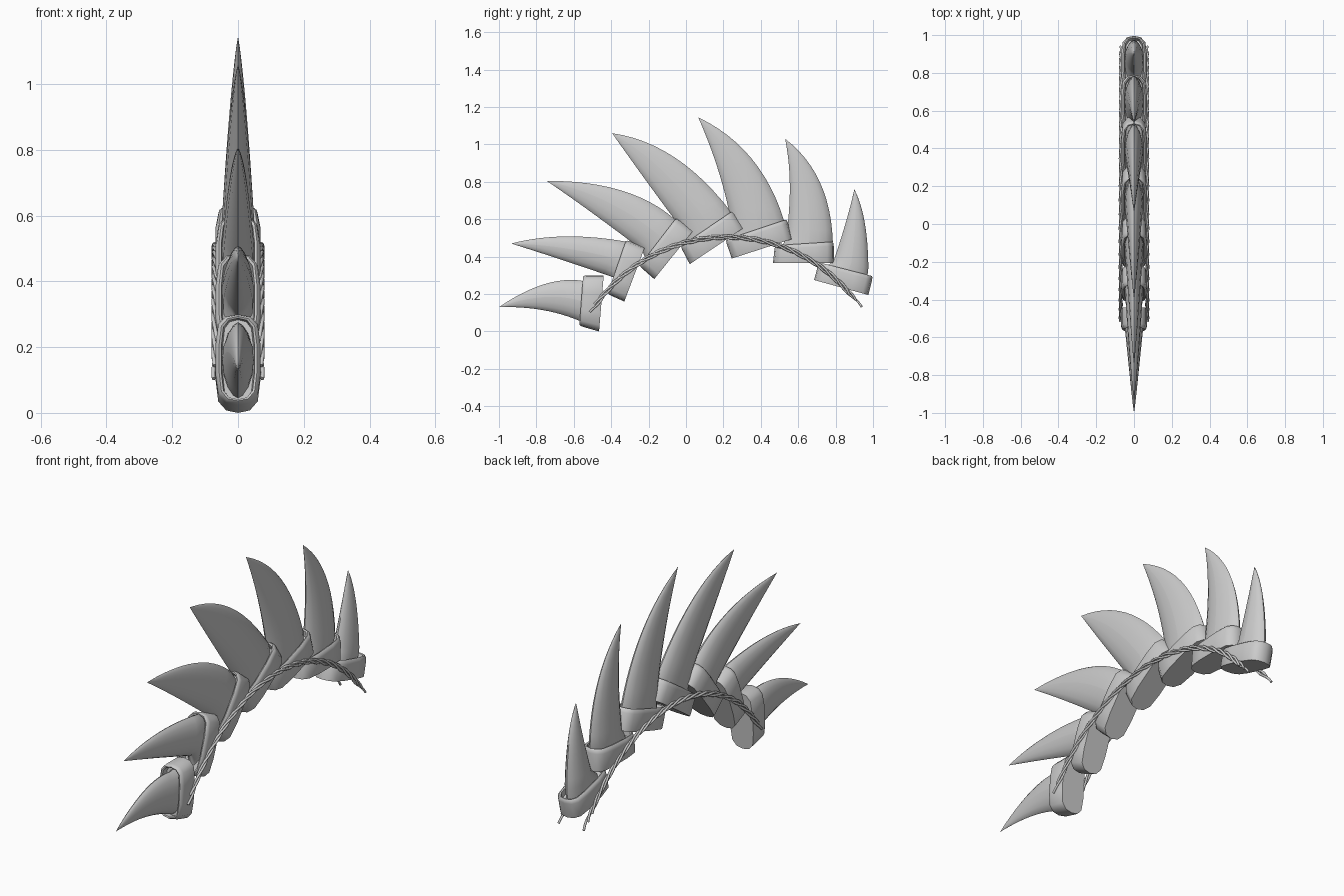
import bpy, bmesh, math
from mathutils import Vector

if "Cube" in bpy.data.objects:
    bpy.data.objects.remove(bpy.data.objects["Cube"])

# per segment, in the (y, z) plane:
# socket corners: top-outer, base-outer, base-inner, top-inner
SOCKETS = [
    ((-.55, .30), (-.44, .30), (-.465, .0), (-.57, .03)),
    ((-.32, .49), (-.22, .45), (-.33, .16), (-.42, .20)),
    ((-.05, .61), (.04, .54), (-.17, .28), (-.25, .35)),
    ((.25, .645), (.31, .555), (.02, .36), (-.03, .455)),
    ((.54, .60), (.57, .495), (.245, .39), (.21, .49)),
    ((.79, .48), (.79, .365), (.465, .365), (.475, .46)),
    ((1.0, .295), (.975, .195), (.685, .275), (.71, .37)),
]
# spike edges: outer base, outer middle, tip, inner middle, inner base
SPIKES = [
    ((-.55, .27), (-.76, .252), (-1.0, .13), (-.77, .115), (-.565, .055)),
    ((-.32, .48), (-.645, .508), (-.935, .47), (-.67, .385), (-.39, .29)),
    ((-.06, .60), (-.35, .755), (-.745, .805), (-.51, .64), (-.235, .435)),
    ((.24, .64), (-.06, .93), (-.395, 1.06), (-.22, .815), (-.04, .57)),
    ((.525, .59), (.35, .925), (.065, 1.145), (.165, .885), (.235, .62)),
    ((.785, .48), (.715, .80), (.53, 1.03), (.555, .78), (.535, .50)),
    ((.975, .34), (.955, .585), (.90, .76), (.855, .585), (.79, .38)),
]


def loft(name, rings, cap_end, angle):
    """Skin closed rings of equal size into one object."""
    bm = bmesh.new()
    vs = [[bm.verts.new(p) for p in r] for r in rings]
    n = len(vs[0])
    for a, b in zip(vs, vs[1:]):
        for i in range(n):
            j = (i + 1) % n
            bm.faces.new((a[i], a[j], b[j], b[i]))
    bm.faces.new(vs[0])
    if cap_end:
        bm.faces.new(vs[-1])
    bmesh.ops.remove_doubles(bm, verts=bm.verts, dist=1e-5)
    bmesh.ops.recalc_face_normals(bm, faces=bm.faces)
    me = bpy.data.meshes.new(name)
    bm.to_mesh(me)
    bm.free()
    ob = bpy.data.objects.new(name, me)
    bpy.context.collection.objects.link(ob)
    bpy.ops.object.select_all(action='DESELECT')
    bpy.context.view_layer.objects.active = ob
    ob.select_set(True)
    bpy.ops.object.shade_smooth_by_angle(angle=math.radians(angle))
    return ob


def section(p, q, shape):
    """Place a (u, x) outline between inner point p and outer point q."""
    mid, half = (p + q) / 2, (q - p) / 2
    return [(x, mid.x + half.x * u, mid.y + half.y * u) for u, x in shape]


def mirror_outline(quarter):
    """Full closed outline from a quarter running from u=1 to x max."""
    top = quarter + [(-u, x) for u, x in reversed(quarter)]
    return top + [(u, -x) for u, x in reversed(top[1:-1])]


OVAL = mirror_outline([(1, 0), (.95, .037), (.78, .06), (.35, .068)])
# socket rings: height, length scale, width scale
RIM = [(0, 1, .97), (.06, 1, 1), (.8, 1, 1), (.94, .985, .94),
       (1, .95, .84), (.97, .91, .74), (.7, .88, .68)]


def socket(i, quad):
    to, bo, bi, ti = map(Vector, quad)
    rings = [section(bi.lerp(ti, v), bo.lerp(to, v),
                     [(u * su, x * sx) for u, x in OVAL]) for v, su, sx in RIM]
    loft(f"socket_{i}", rings, True, 40)


def through(a, m, b, t):
    """Quadratic curve passing through a, m, b."""
    c = 2 * m - (a + b) / 2
    return (1 - t) ** 2 * a + 2 * t * (1 - t) * c + t * t * b


LENS = mirror_outline([(math.cos(a * math.pi / 8),
                        math.sin(a * math.pi / 8) ** 1.25) for a in range(4)] + [(0.001, 1)])


def spike(i, pts, quad):
    ob, om, tip, im, ib = map(Vector, pts)
    to, bo, bi, ti = map(Vector, quad)
    # root buried in the socket
    q, p = to.lerp(bo, .45), ti.lerp(bi, .45)
    rings = [section(p.lerp(q, .08), p.lerp(q, .92), [(u, x * .048) for u, x in LENS])]
    steps = 12
    for k in range(steps + 1):
        t = k / steps
        w = .048 * (1 - t) ** .85
        rings.append(section(through(ib, im, tip, t), through(ob, om, tip, t),
                             [(u, x * w) for u, x in LENS]))
    loft(f"spike_{i}", rings, False, 50)


for i, (quad, pts) in enumerate(zip(SOCKETS, SPIKES), 1):
    socket(i, quad)
    spike(i, pts, quad)

# twisted cords along both sides, following one arc
for side, label in ((1, "right"), (-1, "left")):
    cu = bpy.data.curves.new(f"cord_{label}", 'CURVE')
    cu.dimensions = '3D'
    cu.bevel_depth = .006
    cu.bevel_resolution = 1
    cu.use_fill_caps = True
    for s, (a0, a1) in enumerate(((-58, 50), (-53, 56), (-55, 53))):
        sp = cu.splines.new('POLY')
        n = 110
        sp.points.add(n - 1)
        for k in range(n):
            a = math.radians(a0 + (a1 - a0) * k / (n - 1))
            ph = a * 24 + s * math.tau / 3
            r = .86 + .009 * math.cos(ph)
            x = side * (.07 + .005 * math.sin(ph))
            sp.points[k].co = (x, .22 + r * math.sin(a), -.355 + r * math.cos(a), 1)
    bpy.context.collection.objects.link(bpy.data.objects.new(f"cord_{label}", cu))
